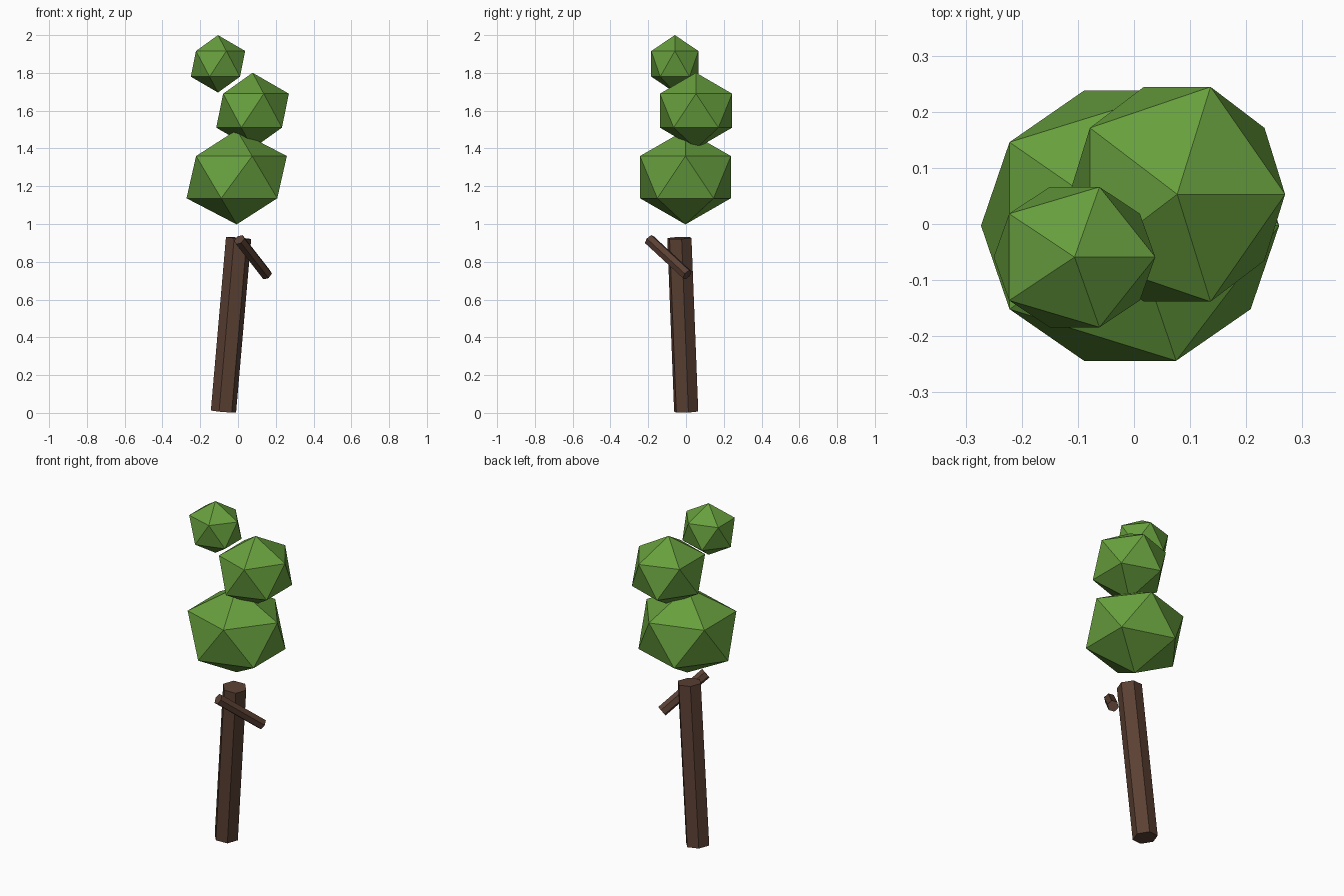
import bpy, math
from mathutils import Vector, Matrix

if "Cube" in bpy.data.objects:
    bpy.data.objects.remove(bpy.data.objects["Cube"])


def material(name, color):
    m = bpy.data.materials.new(name)
    m.diffuse_color = (*color, 1)
    m.use_nodes = True
    m.node_tree.nodes["Principled BSDF"].inputs["Base Color"].default_value = m.diffuse_color
    return m


leaf = material("leaf green", (0.135, 0.345, 0.047))
bark = material("bark brown", (0.105, 0.052, 0.034))


def rod(name, a, b, radius, twist):
    """Six-sided rod running from point a to point b."""
    a, b = Vector(a), Vector(b)
    d = b - a
    bpy.ops.mesh.primitive_cylinder_add(vertices=6, radius=radius, depth=d.length)
    ob = bpy.context.object
    ob.name = name
    turn = Vector((0, 0, 1)).rotation_difference(d).to_matrix().to_4x4()
    # the primitive's first corner points along y, so 90 degrees is taken off
    spin = Matrix.Rotation(math.radians(twist - 90), 4, 'Z')
    ob.matrix_world = Matrix.Translation((a + b) / 2) @ turn @ spin
    ob.data.materials.append(bark)


def foliage(name, centre, size):
    """Stretched twenty-sided leaf clump."""
    bpy.ops.mesh.primitive_ico_sphere_add(subdivisions=1, radius=1, location=centre)
    ob = bpy.context.object
    ob.name = name
    ob.scale = size
    ob.data.materials.append(leaf)


# Leaning trunk and the short branch crossing its front
rod("trunk", (-0.077, 0.001, 0.007), (0.003, -0.035, 0.926), 0.068, 10)
rod("branch", (0.007, -0.194, 0.917), (0.152, 0.007, 0.731), 0.031, 10)

# Three leaf clumps, large to small
foliage("lower_foliage", (-0.007, -0.003, 1.248), (0.297, 0.283, 0.25))
foliage("middle_foliage", (0.077, 0.053, 1.60), (0.215, 0.225, 0.201))
foliage("top_foliage", (-0.106, -0.059, 1.848), (0.161, 0.147, 0.152))
